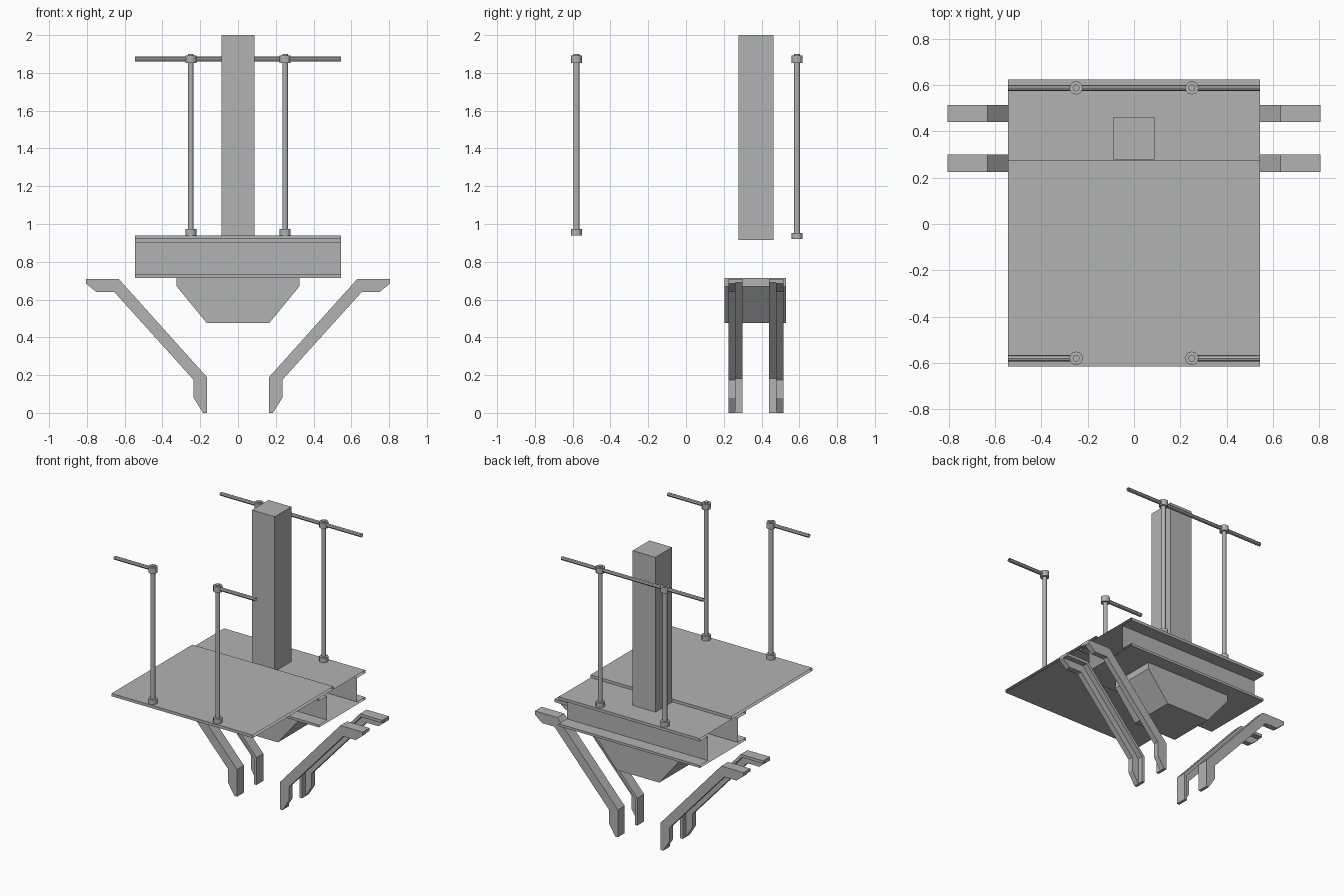
import bpy
from math import radians
from mathutils import Matrix, Vector

cube = bpy.data.objects.get("Cube")
if cube:
    bpy.data.objects.remove(cube)

steel = bpy.data.materials.new("grey_steel")
steel.use_nodes = True
GREY = (0.45, 0.45, 0.45, 1)
steel.diffuse_color = GREY
steel.node_tree.nodes["Principled BSDF"].inputs["Base Color"].default_value = GREY

ALONG_X = Matrix(((0, 0, 1), (1, 0, 0), (0, 1, 0)))   # profile is (y, z)
ALONG_Y = Matrix(((1, 0, 0), (0, 0, 1), (0, 1, 0)))   # profile is (x, z)


def extrude(name, profile, start, end, axis, caps=True):
    """Sweep a closed profile from start to end along an axis."""
    n = len(profile)
    verts = [axis @ Vector((a, b, d)) for d in (start, end) for a, b in profile]
    faces = [(i, (i + 1) % n, n + (i + 1) % n, n + i) for i in range(n)]
    if caps:
        faces += [tuple(reversed(range(n))), tuple(range(n, 2 * n))]
    # Keep normals outward whatever the winding of the profile
    area = sum(profile[i - 1][0] * profile[i][1] - profile[i][0] * profile[i - 1][1]
               for i in range(n))
    if area * axis.determinant() < 0:
        faces = [tuple(reversed(f)) for f in faces]
    mesh = bpy.data.meshes.new(name)
    mesh.from_pydata(verts, [], faces)
    mesh.materials.append(steel)
    obj = bpy.data.objects.new(name, mesh)
    bpy.context.collection.objects.link(obj)
    return obj


def rect(a0, a1, b0, b1):
    return [(a0, b0), (a1, b0), (a1, b1), (a0, b1)]


def tube(name, radius, start, end, sides=12, caps=True):
    """Straight round bar between two points."""
    start, end = Vector(start), Vector(end)
    bpy.ops.mesh.primitive_cylinder_add(
        vertices=sides, radius=radius, depth=(end - start).length,
        location=(start + end) / 2, end_fill_type='NGON' if caps else 'NOTHING',
        rotation=(end - start).to_track_quat('Z', 'Y').to_euler())
    obj = bpy.context.object
    obj.name = name
    obj.data.materials.append(steel)
    bpy.ops.object.shade_smooth_by_angle(angle=radians(20))


HALF = 0.545   # half length of deck and girder
MID = 0.37     # y of the girder centre line

# Deck plate and box girder, both open at their ends
extrude("deck_plate", rect(-0.615, 0.275, 0.92, 0.94), -HALF, HALF, ALONG_X, caps=False)
half_girder = [(0.255, 0.715), (0.255, 0.732), (0.165, 0.732),
               (0.165, 0.9), (0.255, 0.9), (0.255, 0.92)]
girder = [(MID + y, z) for y, z in half_girder]
girder += [(MID - y, z) for y, z in reversed(half_girder)]
extrude("box_girder", girder, -HALF, HALF, ALONG_X, caps=False)

# Column standing on the girder
extrude("column", rect(-0.088, 0.088, 0.915, 2), 0.278, 0.462, ALONG_Y)

# Tapered block under the girder
block = [(-0.325, 0.715), (-0.325, 0.67), (-0.165, 0.475),
         (0.165, 0.475), (0.325, 0.67), (0.325, 0.715)]
extrude("tapered_block", block, 0.205, 0.53, ALONG_Y)

# Four bent legs of angle section: a flange on the inner edge and a deep web
inner = [(0.805, 0.71), (0.632, 0.71), (0.165, 0.19), (0.165, 0)]
web = inner + [(0.185, 0), (0.235, 0.08), (0.235, 0.175),
               (0.655, 0.64), (0.75, 0.64), (0.805, 0.685)]
flange = inner + [(0.185, 0), (0.185, 0.182), (0.641, 0.69), (0.805, 0.69)]
for sx, side in ((1, "left"), (-1, "right")):
    for sy, end in ((-1, "front"), (1, "back")):
        for part, shape, near in (("web", web, 0.107), ("flange", flange, 0.07)):
            far = 0.145 if part == "web" else 0.107
            ys = sorted((MID + sy * near, MID + sy * far))
            extrude(f"{end}_{side}_leg_{part}", [(sx * x, z) for x, z in shape],
                    ys[0], ys[1], ALONG_Y)

# Railing posts with a base collar and a top collar
for y, base, end in ((-0.58, 0.94, "front"), (0.588, 0.92, "back")):
    for x, side in ((0.25, "left"), (-0.25, "right")):
        name = f"{end}_{side}_post"
        tube(name, 0.015, (x, y, base), (x, y, 1.9))
        tube(name + "_base", 0.029, (x, y, base), (x, y, base + 0.033))
        tube(name + "_collar", 0.029, (x, y, 1.853), (x, y, 1.893))

# Handrails: one across the back, two short ones at the front
RAIL_Z = 1.873
tube("back_rail", 0.013, (-HALF, 0.588, RAIL_Z), (HALF, 0.588, RAIL_Z), 8, caps=False)
for s, side in ((1, "left"), (-1, "right")):
    tube(f"front_{side}_rail", 0.013, (s * 0.25, -0.58, RAIL_Z),
         (s * HALF, -0.58, RAIL_Z), 8, caps=False)
